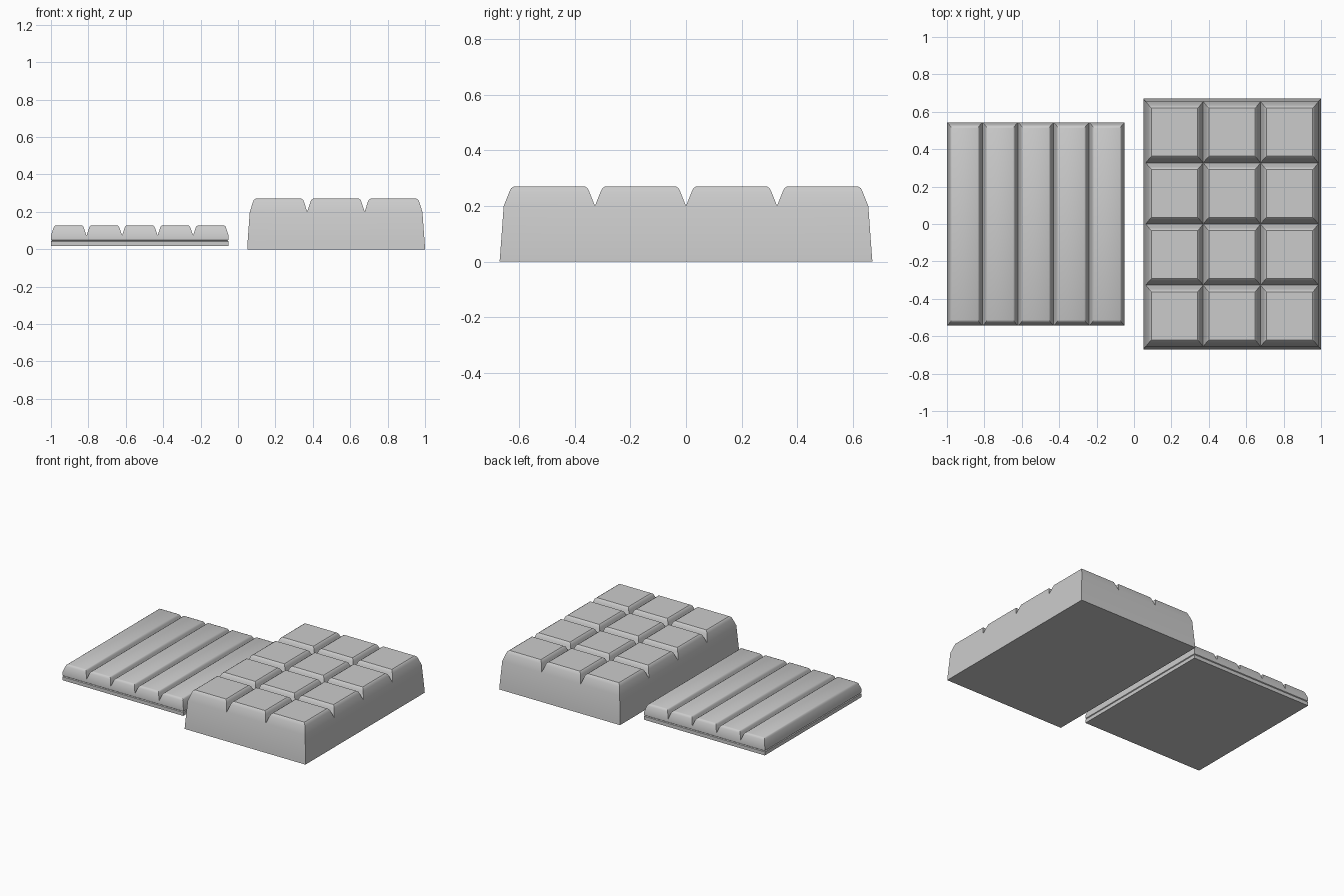
import bpy, bmesh

if "Cube" in bpy.data.objects:
    bpy.data.objects.remove(bpy.data.objects["Cube"])


def segmented_bar(name, xs, ys, steps, wall):
    """Bar with bevelled segments between the groove lines xs and ys.
    steps: (inset x, inset y, z) rings of a segment; wall: (outset x, outset y, z) going down."""
    bm = bmesh.new()

    # Bevelled segments on top
    for x0, x1 in zip(xs, xs[1:]):
        for y0, y1 in zip(ys, ys[1:]):
            rings = []
            for ix, iy, z in steps:
                corners = ((x0 + ix, y0 + iy), (x1 - ix, y0 + iy),
                           (x1 - ix, y1 - iy), (x0 + ix, y1 - iy))
                rings.append([bm.verts.new((x, y, z)) for x, y in corners])
            for low, high in zip(rings, rings[1:]):
                for i in range(4):
                    j = (i + 1) % 4
                    bm.faces.new((low[i], low[j], high[j], high[i]))
            bm.faces.new(rings[-1])
    bmesh.ops.remove_doubles(bm, verts=bm.verts[:], dist=1e-4)

    # Outer walls, extruded down from the open rim
    cx, cy = (xs[0] + xs[-1]) / 2, (ys[0] + ys[-1]) / 2
    hx, hy = (xs[-1] - xs[0]) / 2, (ys[-1] - ys[0]) / 2
    rim = [e for e in bm.edges if e.is_boundary]
    px, py = hx, hy
    for ox, oy, z in wall:
        new = bmesh.ops.extrude_edge_only(bm, edges=rim)["geom"]
        for v in new:
            if isinstance(v, bmesh.types.BMVert):
                v.co.x = cx + (v.co.x - cx) * (hx + ox) / px
                v.co.y = cy + (v.co.y - cy) * (hy + oy) / py
                v.co.z = z
        px, py = hx + ox, hy + oy
        rim = [e for e in new if isinstance(e, bmesh.types.BMEdge) and e.is_boundary]

    # Flat underside
    bmesh.ops.contextual_create(bm, geom=rim)
    bmesh.ops.recalc_face_normals(bm, faces=bm.faces[:])
    mesh = bpy.data.meshes.new(name)
    bm.to_mesh(mesh)
    bm.free()
    obj = bpy.data.objects.new(name, mesh)
    bpy.context.collection.objects.link(obj)
    bpy.ops.object.select_all(action='DESELECT')
    obj.select_set(True)
    bpy.context.view_layer.objects.active = obj
    bpy.ops.object.shade_smooth_by_angle(angle=0.6)
    return obj


# Thick bar: 3 x 4 squares
segmented_bar("thick_chocolate_bar",
              [0.063, 0.37, 0.677, 0.986],
              [-0.655, -0.327, 0.0, 0.327, 0.655],
              [(0, 0, 0.2), (0.016, 0.02, 0.25), (0.021, 0.026, 0.263), (0.031, 0.036, 0.27)],
              [(0.013, 0.013, 0.02), (0.0135, 0.015, 0.0)])

# Thin bar: five long fingers with a fine seam round the side
segmented_bar("thin_chocolate_bar",
              [-1.0, -0.81, -0.62, -0.43, -0.24, -0.05],
              [-0.543, 0.543],
              [(0, 0, 0.073), (0.014, 0.014, 0.115), (0.018, 0.02, 0.123), (0.026, 0.03, 0.128)],
              [(0, 0, 0.05), (-0.006, -0.006, 0.046), (0, 0, 0.042), (0, 0, 0.017)])
